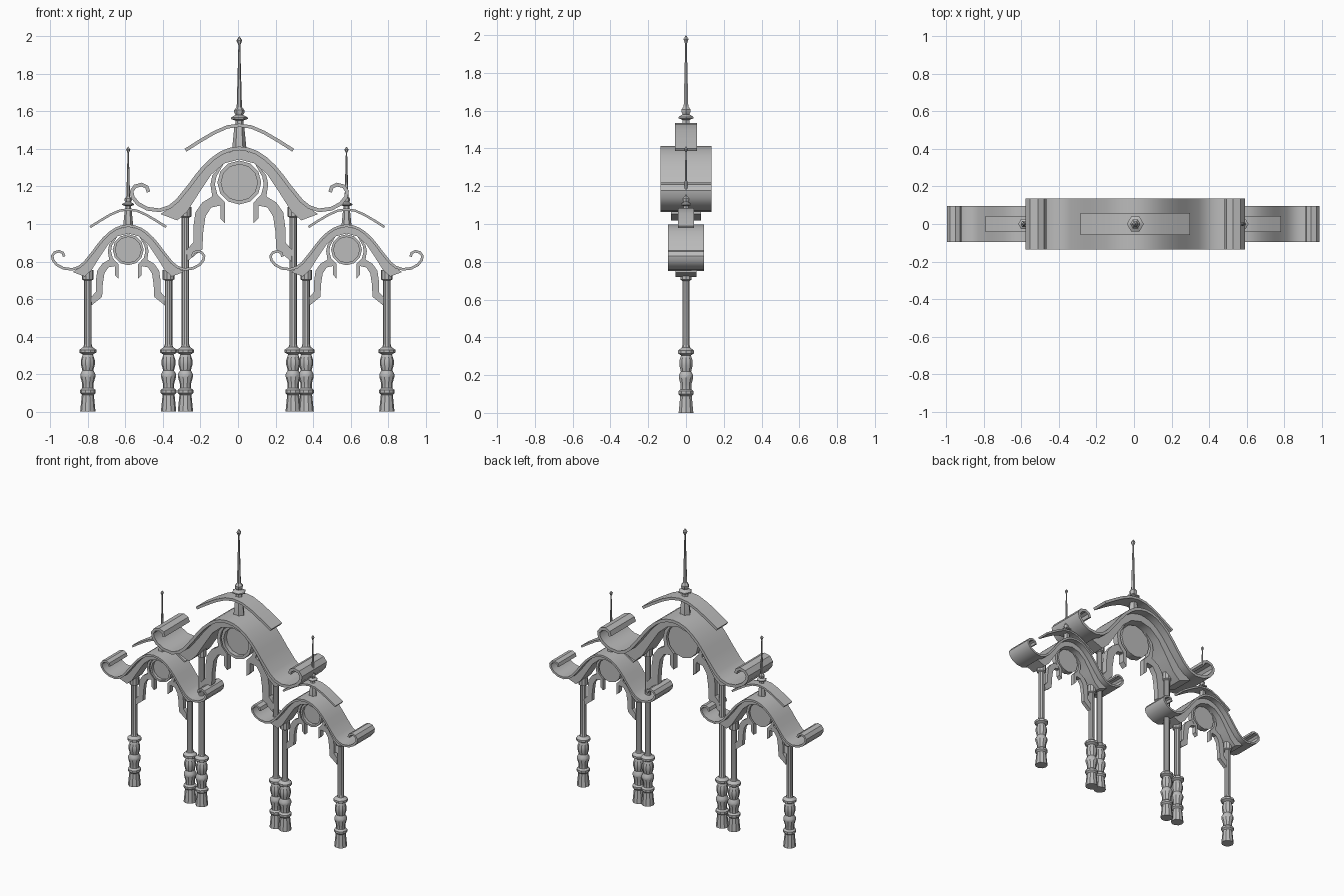
import bpy
import bmesh
import math
from mathutils import Vector

cube = bpy.data.objects.get("Cube")
if cube:
    bpy.data.objects.remove(cube)

stone = bpy.data.materials.new("grey_metal")
GREY = (0.5, 0.5, 0.5, 1)
stone.diffuse_color = GREY
stone.use_nodes = True
stone.node_tree.nodes["Principled BSDF"].inputs["Base Color"].default_value = GREY


def finish(name, bm, loc, scale=1.0, mirror=False):
    """Turn a bmesh into a placed, shaded object."""
    bmesh.ops.recalc_face_normals(bm, faces=bm.faces)
    mesh = bpy.data.meshes.new(name)
    bm.to_mesh(mesh)
    bm.free()
    mesh.materials.append(stone)
    obj = bpy.data.objects.new(name, mesh)
    bpy.context.collection.objects.link(obj)
    obj.location = loc
    obj.scale = (scale,) * 3
    if mirror:
        obj.modifiers.new("mirror", "MIRROR").merge_threshold = 0.0005
    bpy.ops.object.select_all(action="DESELECT")
    obj.select_set(True)
    bpy.context.view_layer.objects.active = obj
    bpy.ops.object.shade_smooth_by_angle(angle=math.radians(32))
    return obj


def strip(name, edge_a, edge_b, depth, loc, scale, joined):
    """Band between two outlines (hundredths), extruded in y and mirrored in x."""
    bm = bmesh.new()
    rows = []
    for a, b in zip(edge_a, edge_b):
        rows.append([bm.verts.new((p[0] / 100, y, p[1] / 100))
                     for p, y in ((a, -depth), (b, -depth), (b, depth), (a, depth))])
    for r, s in zip(rows, rows[1:]):
        for i in range(4):
            j = (i + 1) % 4
            bm.faces.new((r[i], r[j], s[j], s[i]))
    if not joined:
        bm.faces.new(rows[0])
    bm.faces.new(rows[-1])
    # an open end on the mirror plane needs outward normals from the strip itself
    return finish(name, bm, loc, scale, True)


def ribbon(name, path, thick, depth, loc, scale):
    """Sheet of even thickness along a centre line that starts at x = 0."""
    pts = [Vector(p) for p in path]
    a, b = [], []
    for i, p in enumerate(pts):
        t = (pts[min(i + 1, len(pts) - 1)] - pts[max(i - 1, 0)]).normalized()
        n = Vector((0, 1)) if i == 0 else Vector((-t.y, t.x))
        a.append(p + n * thick / 2)
        b.append(p - n * thick / 2)
    return strip(name, a, b, depth, loc, scale, True)


def lathe(name, profile, sides, loc, scale=1.0):
    """Turned part from (radius, height) pairs."""
    bm = bmesh.new()
    rings = []
    for r, z in profile:
        rings.append([bm.verts.new((r * math.cos(k * math.tau / sides),
                                    r * math.sin(k * math.tau / sides), z))
                      for k in range(sides)])
    for lo, hi in zip(rings, rings[1:]):
        for k in range(sides):
            j = (k + 1) % sides
            bm.faces.new((lo[k], lo[j], hi[j], hi[k]))
    bm.faces.new(rings[0])
    bm.faces.new(rings[-1])
    return finish(name, bm, loc, scale)


# Half outlines, measured in hundredths from the roof apex
ROOF = [(0, -1), (5, -1.7), (9.6, -3.5), (14, -6.5), (18.6, -10.8), (22.6, -15.6),
        (26.6, -21), (33, -28.9), (37.2, -32.3), (42.5, -34), (49, -33.2), (54, -30.5),
        (56.8, -27), (57.4, -23.8), (55.5, -21.2), (52, -20.3), (49.3, -21.6), (48.4, -24.3)]
RIB_TOP = [(0, -1.5), (9.6, -4.2), (18.6, -11.2), (26.6, -21.5), (36, -32), (42, -36)]
RIB_LOW = [(0, -6.9), (8, -9), (15, -15), (21.3, -24.5), (27.7, -34.6), (33, -39.4)]
CREST = [(0, 11.3), (6.4, 10.4), (13.3, 7.4), (21, 2.9), (28.7, -2)]
COLLAR_OUT = [(10.6, -11), (14.4, -15.4), (15.4, -20.2), (14.4, -26.6), (10.1, -31.9), (10.1, -38.3)]
COLLAR_IN = [(8.5, -9.5), (12.2, -16), (13, -20.2), (11.7, -25.5), (7.5, -30), (7.5, -41)]
BRACKET_OUT = [(14.4, -26.6), (19.7, -29.8), (23.4, -35.1), (24.5, -43), (24.5, -51), (28.2, -55.3)]
BRACKET_IN = [(9.6, -31.4), (15, -32.5), (18, -37.2), (19.2, -45.2), (19.7, -54.8), (27.7, -61.2)]
FINIAL = [(.038, -.01), (.026, .11), (.021, .125), (.021, .138), (.045, .146), (.045, .154),
          (.02, .168), (.027, .18), (.027, .194), (.014, .21), (.005, .54), (.016, .565), (.001, .587)]
COLUMN_FOOT = [(.041, 0), (.033, .08), (.032, .09), (.042, .1), (.042, .115), (.03, .125),
               (.03, .15), (.04, .185), (.04, .2), (.029, .22), (.037, .25), (.037, .275),
               (.027, .305), (.045, .315), (.045, .33), (.024, .345), (.02, .36)]


def medallion(name, loc, scale):
    """Round plate with a raised rim on the front."""
    bm = bmesh.new()
    loops = []
    for r, y in ((.117, .022), (.117, -.03), (.097, -.03), (.097, 0)):
        loops.append([bm.verts.new((r * math.cos(k * math.tau / 12), y,
                                    r * math.sin(k * math.tau / 12) - .192)) for k in range(12)])
    for lo, hi in zip(loops, loops[1:]):
        for k in range(12):
            j = (k + 1) % 12
            bm.faces.new((lo[k], lo[j], hi[j], hi[k]))
    bm.faces.new(loops[0])
    bm.faces.new(loops[-1])
    finish(name, bm, loc, scale)


def arch(tag, x, apex, scale, post, capital):
    """One pavilion arch: roof, crest, finial, fretwork and two columns."""
    loc = (x, 0, apex)
    ribbon(tag + "_roof", ROOF, 2, .136, loc, scale)
    strip(tag + "_roof_rib", RIB_TOP, RIB_LOW, .08, loc, scale, True)
    ribbon(tag + "_crest", CREST, 1.8, .059, loc, scale)
    lathe(tag + "_finial", FINIAL, 6, loc, scale)
    medallion(tag + "_medallion", loc, scale)
    strip(tag + "_medallion_frame", COLLAR_OUT, COLLAR_IN, .022, loc, scale, False)
    strip(tag + "_bracket", BRACKET_OUT, BRACKET_IN, .02, loc, scale, False)
    top = [(.02, capital - .006), (.031, capital), (.031, capital + .05)]
    for side, sx in (("right", -1), ("left", 1)):
        lathe(f"{tag}_{side}_column", COLUMN_FOOT + top, 10, (x + sx * post, 0, 0))


arch("main", .007, 1.413, 1.0, .287, 1.04)
for side, x in (("right", -.585), ("left", .578)):
    arch(side, x, .998, .705, .215, .705)
